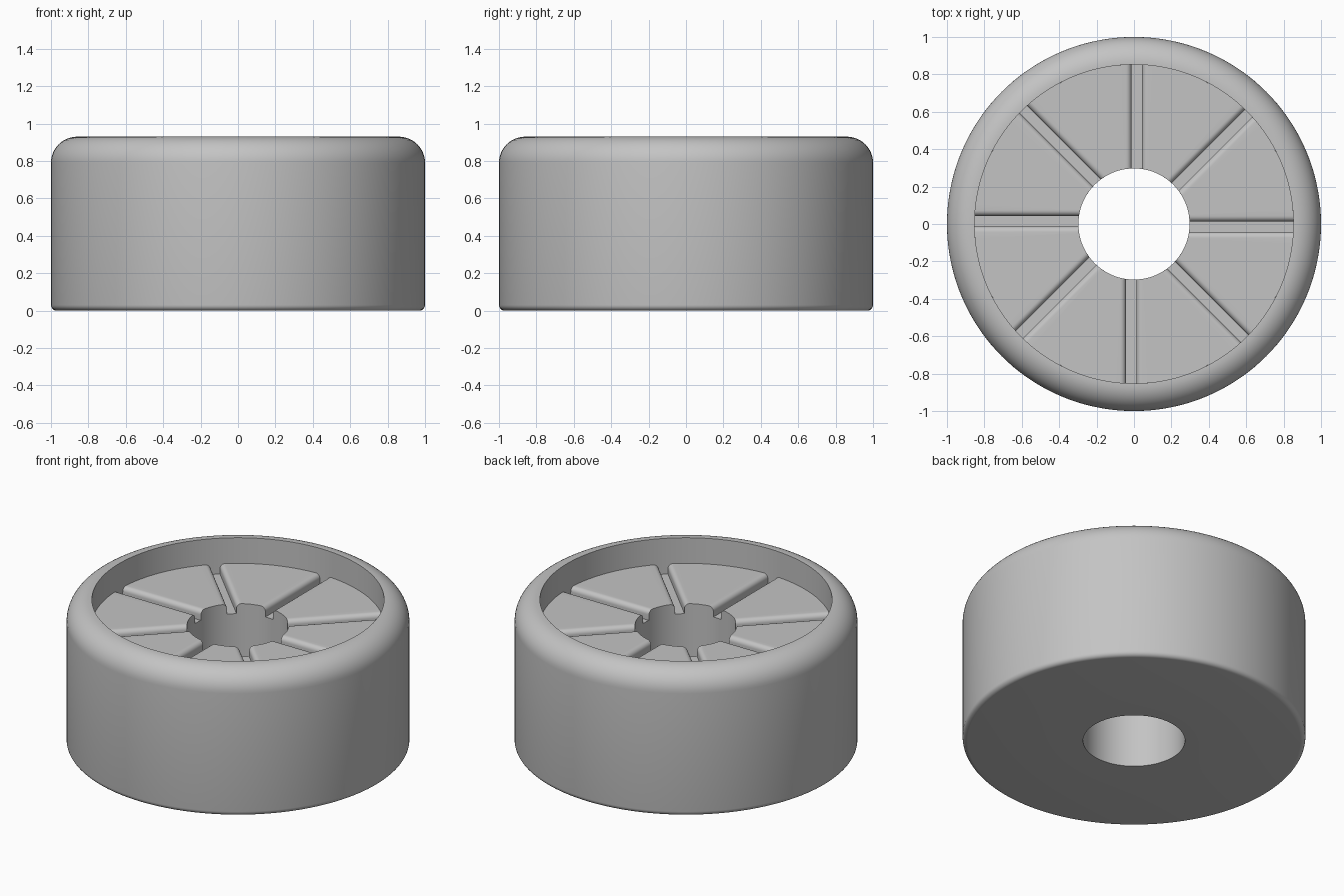
import bpy, bmesh, math
from math import sin, cos, asin, pi, radians

if "Cube" in bpy.data.objects:
    bpy.data.objects.remove(bpy.data.objects["Cube"])

# Main sizes
R_OUT, R_RIM, R_BORE = 1.0, 0.852, 0.297
H_TOP, H_PAD, H_FLOOR = 0.93, 0.765, 0.70
TOP_FILLET, BOTTOM_FILLET = 0.14, 0.03
GROOVES, GROOVE_HALF, GROOVE_SHIFT, EDGE_FILLET = 8, 0.028, -0.015, 0.03

grey = bpy.data.materials.new("mid grey")
grey.use_nodes = True
colour = (0.55, 0.55, 0.55, 1)
grey.diffuse_color = colour
grey.node_tree.nodes["Principled BSDF"].inputs["Base Color"].default_value = colour


def finish(bm, name):
    bmesh.ops.recalc_face_normals(bm, faces=bm.faces)
    mesh = bpy.data.meshes.new(name)
    bm.to_mesh(mesh)
    bm.free()
    mesh.materials.append(grey)
    obj = bpy.data.objects.new(name, mesh)
    bpy.context.collection.objects.link(obj)
    bpy.ops.object.select_all(action='DESELECT')
    obj.select_set(True)
    bpy.context.view_layer.objects.active = obj
    bpy.ops.object.shade_smooth_by_angle(angle=radians(30))
    return obj


def arc(cx, cz, r, start, end, n):
    angles = [radians(start + (end - start) * i / n) for i in range(n + 1)]
    return [(cx + r * cos(a), cz + r * sin(a)) for a in angles]


# Wheel body: lathed cup with rounded rim and a central bore
profile = [(R_BORE, H_FLOOR), (R_BORE, 0)]
profile += arc(R_OUT - BOTTOM_FILLET, BOTTOM_FILLET, BOTTOM_FILLET, -90, 0, 5)
profile += arc(R_OUT - TOP_FILLET, H_TOP - TOP_FILLET, TOP_FILLET, 0, 90, 12)
profile += [(R_RIM, H_TOP), (R_RIM, H_FLOOR)]
bm = bmesh.new()
verts = [bm.verts.new((r, 0, z)) for r, z in profile]
edges = [bm.edges.new((verts[i - 1], verts[i])) for i in range(len(verts))]
bmesh.ops.spin(bm, geom=verts + edges, cent=(0, 0, 0), axis=(0, 0, 1),
               angle=2 * pi, steps=144, use_merge=True)
bmesh.ops.remove_doubles(bm, verts=bm.verts, dist=0.0001)
finish(bm, "wheel_body")


# Raised pads: sectors with rounded edges, separated by straight grooves
def add_pad(bm, start):
    step = 2 * pi / GROOVES
    # Edge profile as (distance from the groove wall, height)
    edge = [(0, H_FLOOR)] + arc(EDGE_FILLET, H_PAD - EDGE_FILLET, EDGE_FILLET, 180, 90, 6)

    def angle(base, side, d, r):
        return base + asin((GROOVE_SHIFT + side * (GROOVE_HALF + d)) / r)

    radii = (R_BORE, R_RIM)
    first = [([angle(start, 1, d, r) for r in radii], z) for d, z in edge]
    last = [([angle(start + step, -1, d, r) for r in radii], z) for d, z in reversed(edge)]
    a, b = first[-1][0], last[0][0]
    n = 16
    middle = [([p + (q - p) * i / n for p, q in zip(a, b)], H_PAD) for i in range(1, n)]
    loops = []
    for (inner, outer), z in first + middle + last:
        low = H_FLOOR - 0.002
        points = ((R_BORE, inner, low), (R_BORE, inner, z), (R_RIM, outer, z), (R_RIM, outer, low))
        loops.append([bm.verts.new((r * cos(t), r * sin(t), h)) for r, t, h in points])
    for p, q in zip(loops, loops[1:]):
        for i in range(4):
            bm.faces.new((p[i - 1], p[i], q[i], q[i - 1]))
    bm.faces.new(loops[0])
    bm.faces.new(loops[-1])


bm = bmesh.new()
for k in range(GROOVES):
    add_pad(bm, 2 * pi * k / GROOVES)
finish(bm, "hub_pads")
